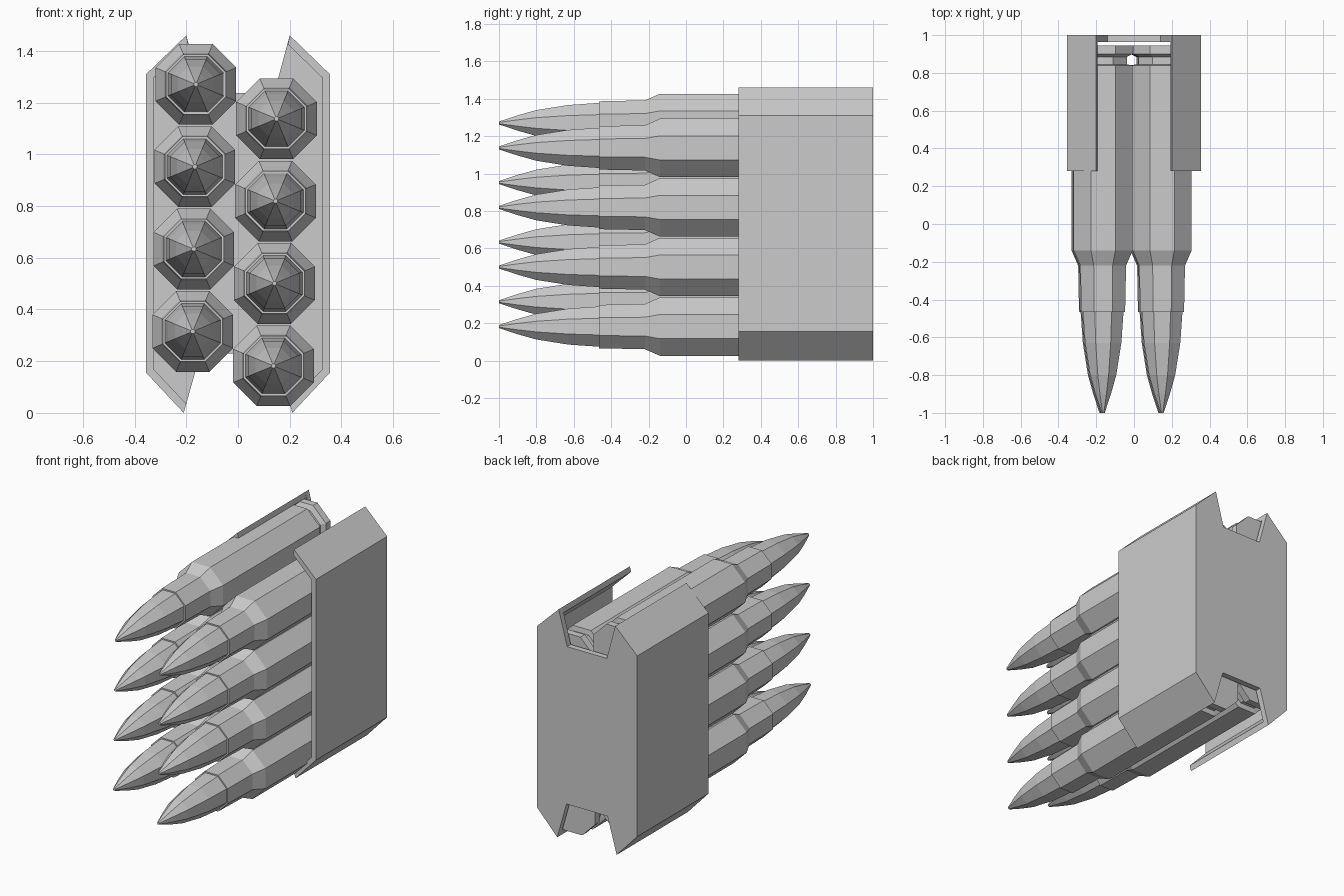
import bpy, bmesh, math
from mathutils import Vector

if "Cube" in bpy.data.objects:
    bpy.data.objects.remove(bpy.data.objects["Cube"])


def make_object(name, bm):
    bmesh.ops.recalc_face_normals(bm, faces=bm.faces)
    mesh = bpy.data.meshes.new(name)
    bm.to_mesh(mesh)
    bm.free()
    obj = bpy.data.objects.new(name, mesh)
    bpy.context.collection.objects.link(obj)
    return obj


def extrude_profile(name, outline, y0, y1):
    """Extrude an (x, z) outline along y."""
    bm = bmesh.new()
    face = bm.faces.new([bm.verts.new((x, y0, z)) for x, z in outline])
    moved = bmesh.ops.extrude_face_region(bm, geom=[face])["geom"]
    verts = [v for v in moved if isinstance(v, bmesh.types.BMVert)]
    bmesh.ops.translate(bm, verts=verts, vec=Vector((0, y1 - y0, 0)))
    return make_object(name, bm)


def lathe(name, profile, sides, center):
    """Eight-sided turned part along y; profile is (y, half width across flats)."""
    bm = bmesh.new()
    rings = []
    for y, a in profile:
        r = a / math.cos(math.pi / sides)
        ring = []
        for i in range(sides):
            t = 2 * math.pi * (i + 0.5) / sides
            ring.append(bm.verts.new((r * math.cos(t), y, r * math.sin(t))))
        rings.append(ring)
    for a, b in zip(rings, rings[1:]):
        for i in range(sides):
            j = (i + 1) % sides
            bm.faces.new((a[i], a[j], b[j], b[i]))
    bm.faces.new(rings[0])
    bm.faces.new(rings[-1])
    obj = make_object(name, bm)
    obj.location = (center[0], 0, center[1])
    return obj


# Cartridges: two staggered columns of four
case = [(-0.465, 0.116), (-0.22, 0.121), (-0.14, 0.156), (0.84, 0.156),
        (0.845, 0.125), (0.885, 0.125), (0.9, 0.154), (0.945, 0.154)]
bullet = [(-1.0, 0.008), (-0.9, 0.041), (-0.8, 0.069), (-0.63, 0.096),
          (-0.46, 0.108)]
for side, x0, z0 in (("left", -0.175, 0.315), ("right", 0.137, 0.182)):
    for i in range(4):
        center = (x0 + 0.004 * i, z0 + 0.3185 * i)
        lathe(f"{side}_case_{i + 1}", case, 8, center)
        lathe(f"{side}_bullet_{i + 1}", bullet, 8, center)

# Clip side walls with bent-in lips
wall = [(0.20, 1.46), (0.355, 1.31), (0.355, 0.155), (0.21, 0.0),
        (0.20, 0.035), (0.325, 0.168), (0.325, 1.297), (0.193, 1.425)]
for side, s in (("left", -1), ("right", 1)):
    extrude_profile(f"clip_{side}_wall", [(s * x, z) for x, z in wall], 0.28, 0.965)

# Clip back plate with top and bottom notches
half = [(0.14, 1.237), (0.20, 1.46), (0.355, 1.31), (0.355, 0.155),
        (0.21, 0.0), (0.145, 0.23)]
plate = half + [(-x, z) for x, z in reversed(half)]
extrude_profile("clip_back_plate", plate, 0.963, 1.0)
